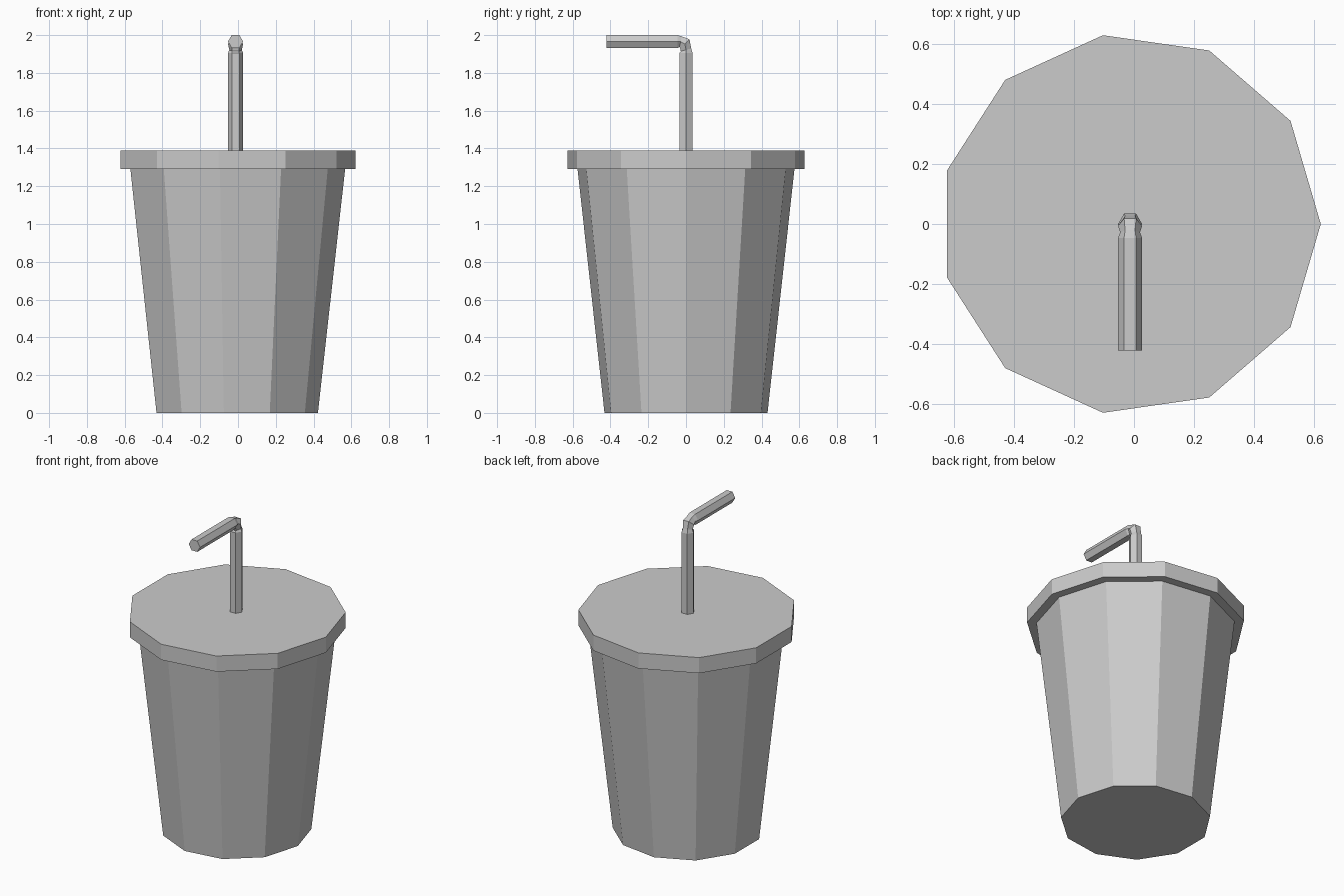
import bpy, bmesh
from math import cos, sin, radians, pi

if "Cube" in bpy.data.objects:
    bpy.data.objects.remove(bpy.data.objects["Cube"])

CX = -0.013  # shared axis of cup, lid and straw


def loft(name, sides, rings):
    """Closed tube through rings of (y, z, radius, tilt in degrees)."""
    bm = bmesh.new()
    loops = []
    for y, z, r, tilt in rings:
        t = radians(tilt)
        loop = []
        for i in range(sides):
            a = 2 * pi * i / sides
            v = r * sin(a)
            loop.append(bm.verts.new((CX + r * cos(a), y + v * cos(t), z + v * sin(t))))
        loops.append(loop)
    for lo, hi in zip(loops, loops[1:]):
        for i in range(sides):
            j = (i + 1) % sides
            bm.faces.new((lo[i], lo[j], hi[j], hi[i]))
    bm.faces.new(loops[0][::-1])
    bm.faces.new(loops[-1])
    bmesh.ops.recalc_face_normals(bm, faces=bm.faces)
    mesh = bpy.data.meshes.new(name)
    bm.to_mesh(mesh)
    bm.free()
    obj = bpy.data.objects.new(name, mesh)
    bpy.context.collection.objects.link(obj)
    return obj


# Tapered cup body
loft("cup", 11, [(0, 0, 0.436, 0), (0, 1.29, 0.58, 0)])

# Overhanging flat lid
loft("lid", 11, [(0, 1.29, 0.635, 0), (0, 1.39, 0.635, 0)])

# Six-sided straw with a pinched bend, pointing to the front
loft("straw", 6, [
    (0, 1.39, 0.04, 0),
    (0, 1.905, 0.04, 0),
    (0, 1.922, 0.033, 15),
    (-0.006, 1.953, 0.04, 45),
    (-0.028, 1.965, 0.033, 75),
    (-0.046, 1.966, 0.04, 90),
    (-0.422, 1.966, 0.04, 90),
])
